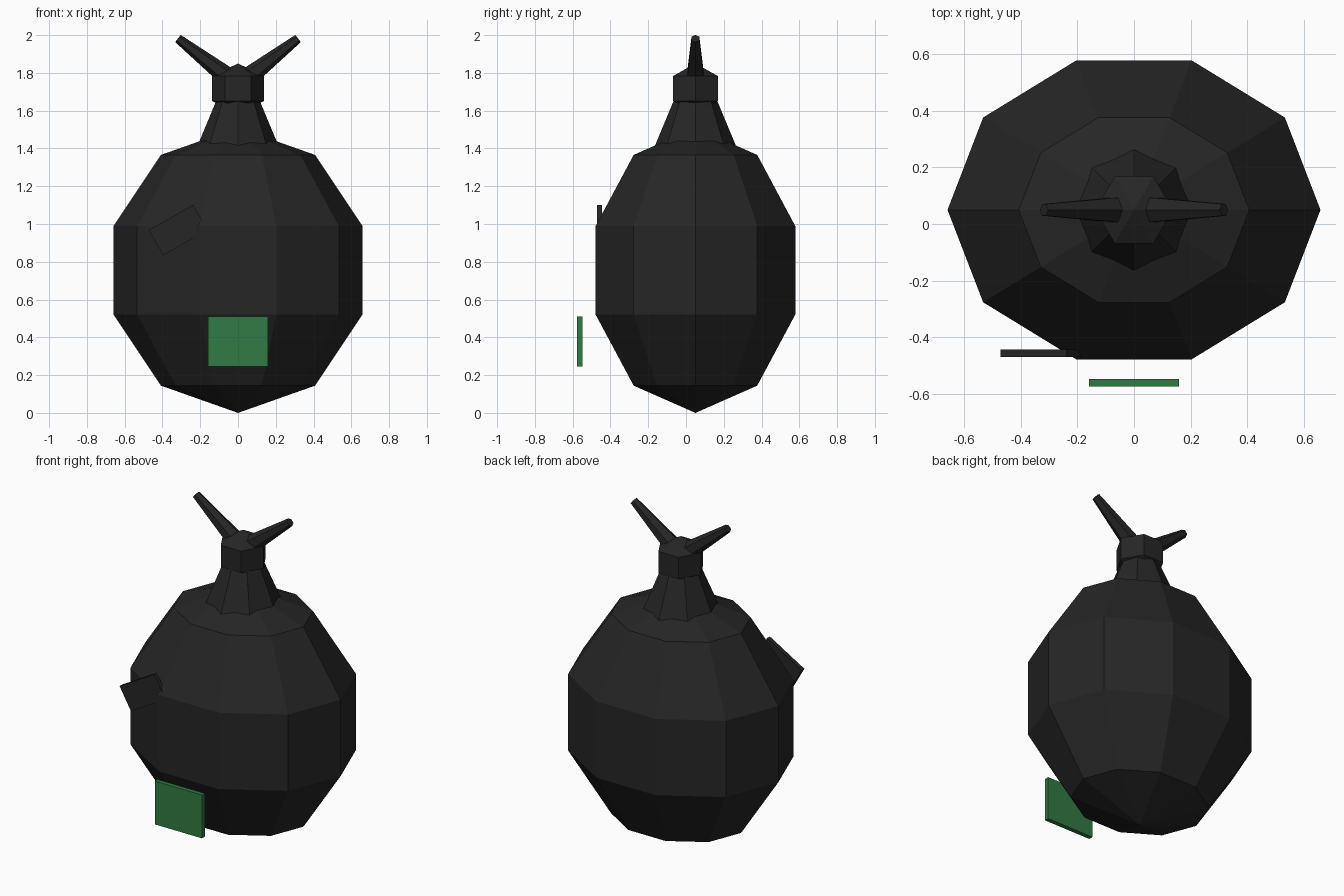
import bpy, bmesh
from math import sin, cos, pi, radians
from mathutils import Vector, Matrix

old = bpy.data.objects.get("Cube")
if old:
    bpy.data.objects.remove(old, do_unlink=True)

AXIS_Y = 0.05


def material(name, rgb):
    m = bpy.data.materials.new(name)
    m.use_nodes = True
    color = (*rgb, 1)
    m.diffuse_color = color
    m.node_tree.nodes["Principled BSDF"].inputs["Base Color"].default_value = color
    return m


black = material("soft black", (0.019, 0.019, 0.019))
green = material("leaf green", (0.032, 0.195, 0.058))


def finish(name, bm, mat, matrix):
    bmesh.ops.recalc_face_normals(bm, faces=bm.faces)
    me = bpy.data.meshes.new(name)
    bm.to_mesh(me)
    bm.free()
    me.materials.append(mat)
    ob = bpy.data.objects.new(name, me)
    ob.matrix_world = matrix
    bpy.context.collection.objects.link(ob)
    return ob


def faceted_ball(name, sides, bands, radii, center):
    """Low-poly ellipsoid with a corner on the x axis."""
    bm = bmesh.new()
    bottom, top = bm.verts.new((0, 0, -1)), bm.verts.new((0, 0, 1))
    rings = []
    for j in range(1, bands):
        p = pi * j / bands
        rings.append([bm.verts.new((sin(p) * cos(2 * pi * i / sides),
                                    sin(p) * sin(2 * pi * i / sides), -cos(p)))
                      for i in range(sides)])
    for i in range(sides):
        k = (i + 1) % sides
        bm.faces.new((bottom, rings[0][k], rings[0][i]))
        bm.faces.new((top, rings[-1][i], rings[-1][k]))
        for a, b in zip(rings, rings[1:]):
            bm.faces.new((a[i], a[k], b[k], b[i]))
    bmesh.ops.scale(bm, vec=radii, verts=bm.verts)
    return finish(name, bm, black, Matrix.Translation(center))


def tapered_rod(name, sides, start, end, r1, r2):
    start, end = Vector(start), Vector(end)
    axis = end - start
    bm = bmesh.new()
    bmesh.ops.create_cone(bm, cap_ends=True, segments=sides, radius1=r1,
                          radius2=r2, depth=axis.length)
    turn = axis.to_track_quat('Z', 'Y').to_matrix().to_4x4()
    return finish(name, bm, black, Matrix.Translation((start + end) / 2) @ turn)


def plate(name, size, center, mat, tilt=0):
    bm = bmesh.new()
    bmesh.ops.create_cube(bm, size=1)
    bmesh.ops.scale(bm, vec=size, verts=bm.verts)
    turn = Matrix.Rotation(radians(tilt), 4, 'Y')
    return finish(name, bm, mat, Matrix.Translation(center) @ turn)


# Round body, neck and cap
faceted_ball("body", 10, 5, (0.694, 0.585, 0.755), (0, AXIS_Y, 0.755))
tapered_rod("neck", 8, (0, AXIS_Y, 1.36), (0, AXIS_Y, 1.66), 0.237, 0.112)
faceted_ball("cap", 6, 3, (0.158, 0.158, 0.133), (0, AXIS_Y, 1.717))

# Pair of prongs spreading from the cap
for side, label in ((-1, "right"), (1, "left")):
    tapered_rod(label + "_prong", 6, (side * 0.07, AXIS_Y, 1.79),
                (side * 0.318, AXIS_Y, 1.982), 0.05, 0.024)

# Front plates
plate("tilted_plate", (0.27, 0.026, 0.153), (-0.317, -0.457, 0.968), black, tilt=-30)
plate("green_label", (0.32, 0.027, 0.265), (0, -0.5625, 0.378), green)
